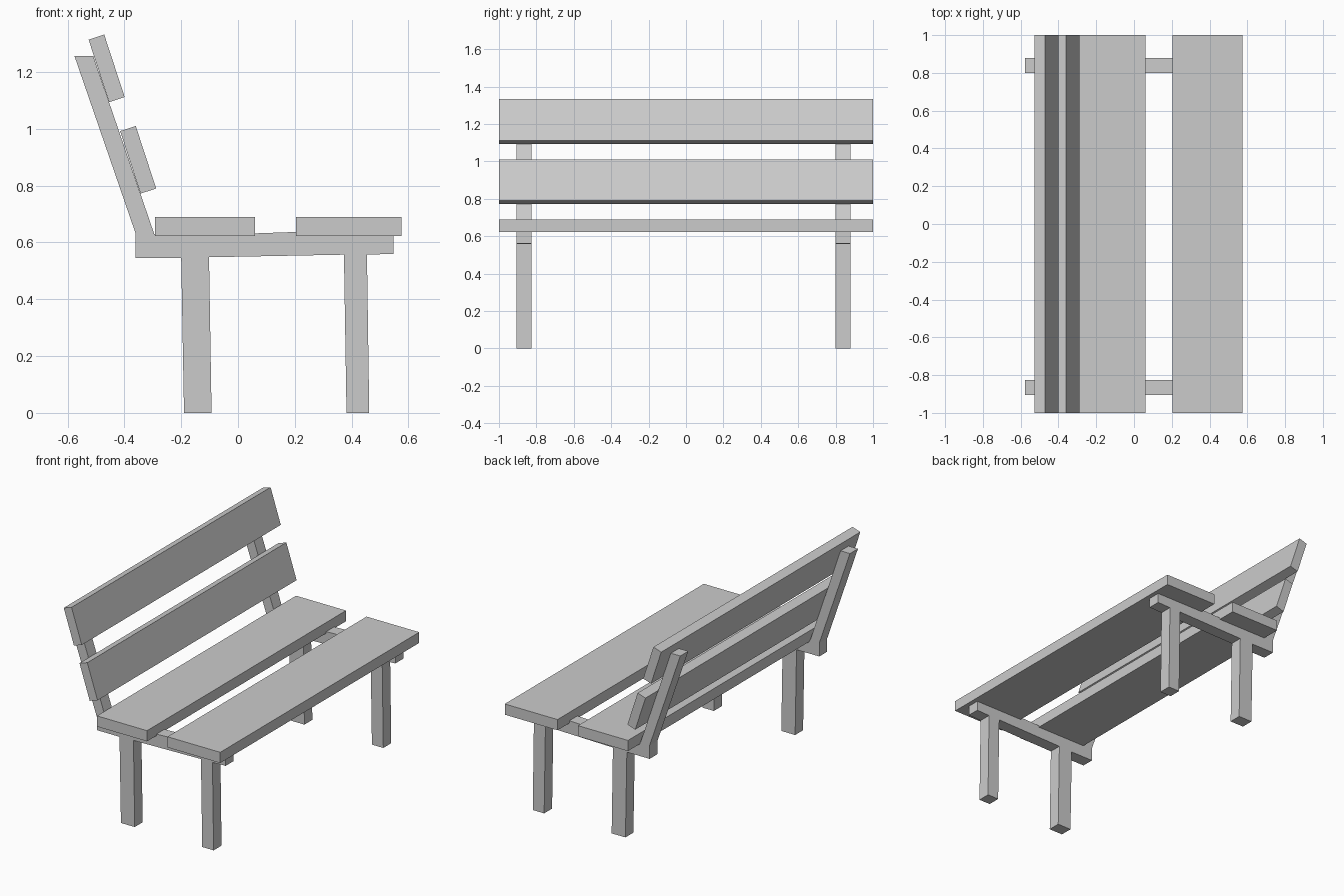
import bpy
import bmesh

cube = bpy.data.objects.get("Cube")
if cube:
    bpy.data.objects.remove(cube, do_unlink=True)

grey = bpy.data.materials.new("plain_grey")
grey.use_nodes = True
colour = (0.6, 0.6, 0.6, 1)
grey.diffuse_color = colour
grey.node_tree.nodes["Principled BSDF"].inputs["Base Color"].default_value = colour


def extrude_profile(name, profile, y_start, y_end):
    """Extrude a closed side profile of (x, z) points along y."""
    mesh = bpy.data.meshes.new(name)
    bm = bmesh.new()
    face = bm.faces.new([bm.verts.new((x, y_start, z)) for x, z in profile])
    swept = bmesh.ops.extrude_face_region(bm, geom=[face])
    verts = [v for v in swept["geom"] if isinstance(v, bmesh.types.BMVert)]
    bmesh.ops.translate(bm, verts=verts, vec=(0, y_end - y_start, 0))
    bmesh.ops.recalc_face_normals(bm, faces=bm.faces)
    bm.to_mesh(mesh)
    bm.free()
    mesh.materials.append(grey)
    obj = bpy.data.objects.new(name, mesh)
    bpy.context.collection.objects.link(obj)
    return obj


# Side frames: leaning back post, seat rail and two legs in one outline
frame = [
    (-0.36, 0.545), (-0.20, 0.545), (-0.19, 0), (-0.093, 0), (-0.102, 0.548),
    (0.373, 0.557), (0.382, 0), (0.462, 0), (0.454, 0.557), (0.547, 0.56),
    (0.547, 0.637), (0.205, 0.637), (0.06, 0.632), (-0.295, 0.63),
    (-0.51, 1.257), (-0.576, 1.257), (-0.36, 0.63),
]
for side, y in (("right", -0.905), ("left", 0.80)):
    extrude_profile(side + "_frame", frame, y, y + 0.08)

# Seat planks
for name, x0, x1 in (("rear_seat_plank", -0.292, 0.06), ("front_seat_plank", 0.204, 0.575)):
    extrude_profile(name, [(x0, 0.622), (x1, 0.622), (x1, 0.69), (x0, 0.69)], -1, 1)

# Backrest planks, resting on the sloping front of the posts
for name, x, z in (("lower_back_plank", -0.343, 0.772), ("upper_back_plank", -0.454, 1.094)):
    outline = [(x, z), (x + 0.055, z + 0.018), (x - 0.017, z + 0.238), (x - 0.072, z + 0.22)]
    extrude_profile(name, outline, -1, 1)
